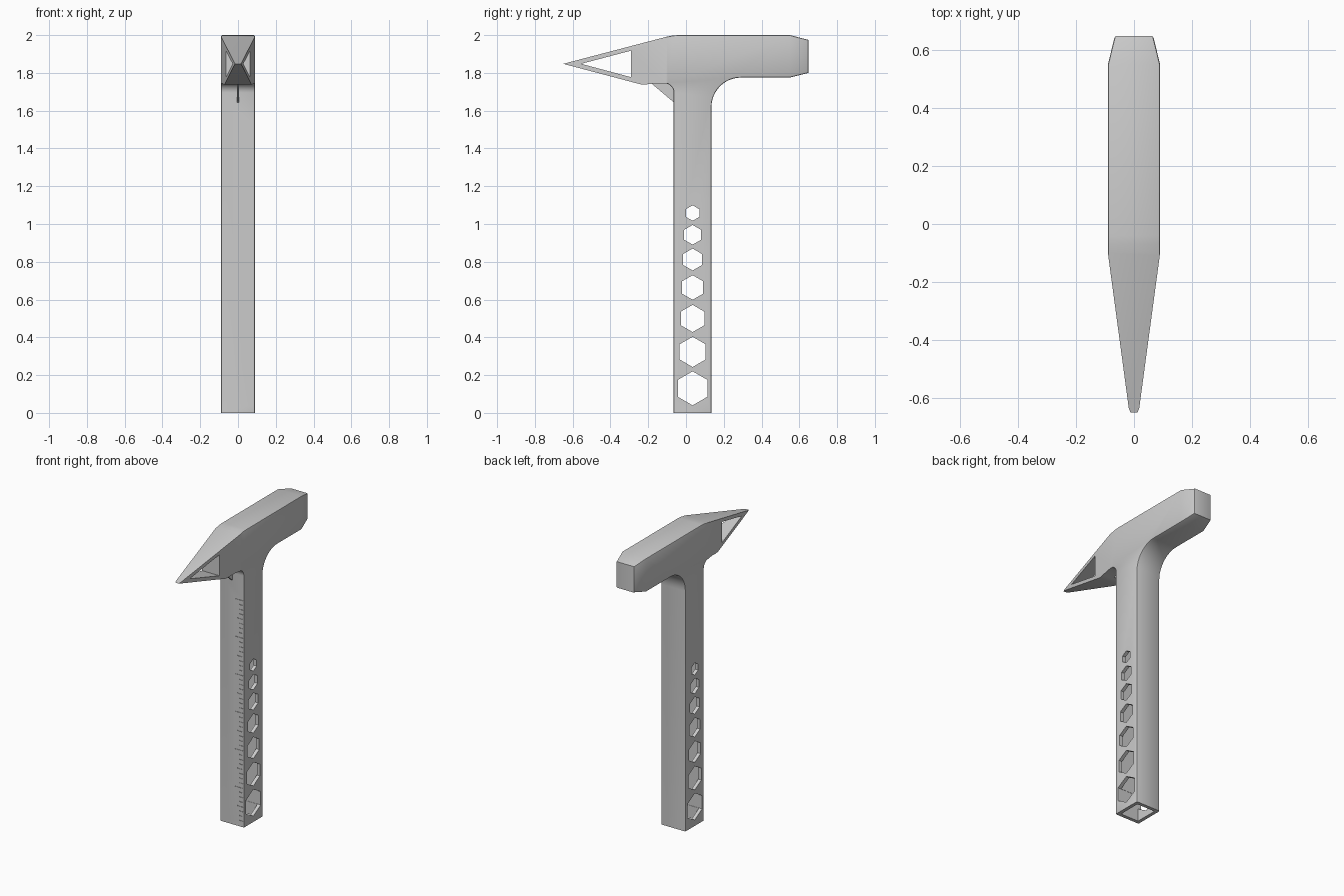
import bpy, bmesh
from math import sin, cos, pi, radians

if "Cube" in bpy.data.objects:
    bpy.data.objects.remove(bpy.data.objects["Cube"])


def arc(cy, cz, r, a0, a1, n):
    return [(cy + r * cos(radians(a0 + (a1 - a0) * i / n)),
             cz + r * sin(radians(a0 + (a1 - a0) * i / n))) for i in range(n + 1)]


def prism(bm, pts, half):
    """Extrude a (y, z) profile symmetrically along x."""
    face = bm.faces.new([bm.verts.new((-half, y, z)) for y, z in pts])
    out = bmesh.ops.extrude_face_region(bm, geom=[face])
    for v in out['geom']:
        if isinstance(v, bmesh.types.BMVert):
            v.co.x = half


def box(bm, lo, hi):
    for v in bmesh.ops.create_cube(bm, size=1)['verts']:
        for i in range(3):
            v.co[i] = hi[i] if v.co[i] > 0 else lo[i]


def finish(name, bm):
    bmesh.ops.recalc_face_normals(bm, faces=bm.faces)
    me = bpy.data.meshes.new(name)
    bm.to_mesh(me)
    bm.free()
    ob = bpy.data.objects.new(name, me)
    bpy.context.collection.objects.link(ob)
    return ob


def cut(target, cutter):
    bpy.context.view_layer.objects.active = target
    mod = target.modifiers.new("cut", 'BOOLEAN')
    mod.operation, mod.solver, mod.object = 'DIFFERENCE', 'EXACT', cutter
    bpy.ops.object.modifier_apply(modifier=mod.name)
    bpy.data.objects.remove(cutter)


# Side profile of handle and head
profile = [(-0.065, 0), (0.135, 0)]
profile += arc(0.29, 1.62, 0.155, 180, 90, 12)
profile += [(0.55, 1.775), (0.648, 1.80), (0.648, 1.975), (0.55, 2.0), (-0.04, 2.0),
            (-0.07, 1.998), (-0.1, 1.992), (-0.65, 1.848), (-0.235, 1.738), (-0.2, 1.74),
            (-0.16, 1.745)]
profile += arc(-0.115, 1.695, 0.05, 90, 0, 8)

# Half width along y: tapered spike and striking end
TAPER = [(-0.65, 0.012), (-0.635, 0.018), (-0.1, 0.09), (0.55, 0.09), (0.648, 0.066)]


def half_width(y):
    for (a, wa), (b, wb) in zip(TAPER, TAPER[1:]):
        if y <= b + 1e-5:
            return wa + (wb - wa) * (y - a) / (b - a)
    return TAPER[-1][1]


bm = bmesh.new()
prism(bm, profile, 0.09)
for y, _ in TAPER[1:4]:
    bmesh.ops.bisect_plane(bm, geom=bm.verts[:] + bm.edges[:] + bm.faces[:],
                           plane_co=(0, y, 0), plane_no=(0, 1, 0), dist=1e-5)
for v in bm.verts:
    v.co.x = half_width(v.co.y) * (1 if v.co.x > 0 else -1)
bmesh.ops.recalc_face_normals(bm, faces=bm.faces)
rim = []
for e in bm.edges:
    a, b = e.verts
    if (a.co.x * b.co.x > 0 and max(a.co.z, b.co.z) > 0.01
            and min(a.co.y, b.co.y) > -0.101 and e.calc_face_angle(0) > 1):
        rim.append(e)
bmesh.ops.bevel(bm, geom=rim, offset=0.007, segments=2, profile=0.5, affect='EDGES')
hammer = finish("hammer_body", bm)

# Hollow inside of handle
bm = bmesh.new()
box(bm, (-0.067, -0.042, -0.1), (0.067, 0.112, 1.7))
cut(hammer, finish("handle_cavity", bm))

# Hexagonal wrench holes, (centre height, radius)
bm = bmesh.new()
for z, r in [(0.13, 0.09), (0.323, 0.08), (0.5, 0.072), (0.664, 0.065),
             (0.812, 0.058), (0.943, 0.052), (1.058, 0.041)]:
    prism(bm, arc(0.035, z, r, 90, 390, 5), 0.2)
# Spike window
prism(bm, [(-0.555, 1.848), (-0.29, 1.918), (-0.29, 1.777)], 0.2)
cut(hammer, finish("hole_cutter", bm))

# Engraved ruler ticks along the front edge of the handle
bm = bmesh.new()
for i in range(1, 49):
    z = 0.01 + i * 0.253 / 8
    length = 0.06 if i % 8 == 0 else 0.04 if i % 4 == 0 else 0.025
    box(bm, (0.082 - length, -0.1, z - 0.002), (0.082, -0.062, z + 0.002))
cut(hammer, finish("ruler_cutter", bm))

# Thin cutting blade under the spike
bm = bmesh.new()
prism(bm, [(-0.19, 1.75), (-0.06, 1.64), (-0.06, 1.75)], 0.006)
blade = finish("cutting_blade", bm)

bpy.ops.object.select_all(action='DESELECT')
hammer.select_set(True)
bpy.context.view_layer.objects.active = hammer
bpy.ops.object.shade_smooth_by_angle(angle=radians(28))
